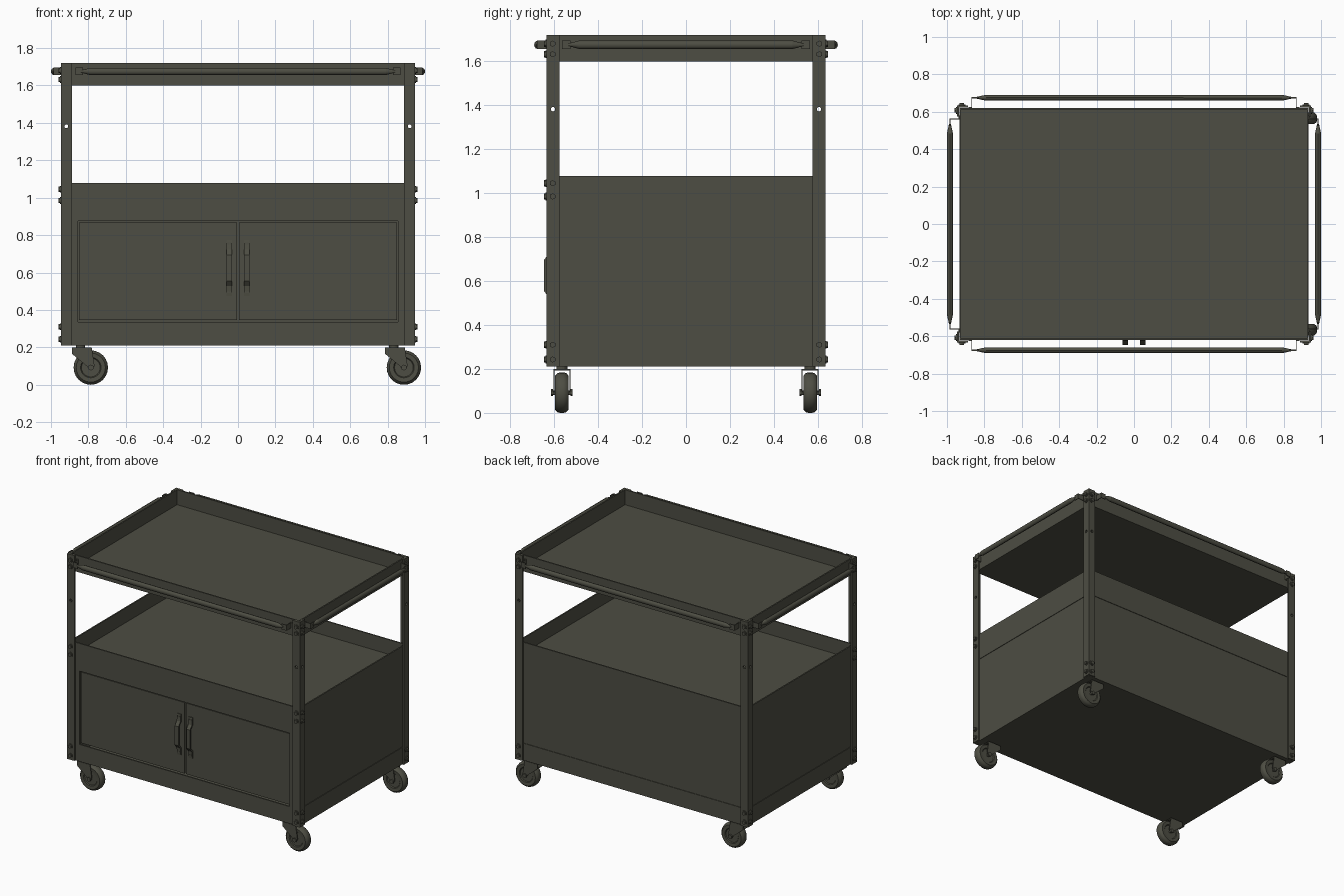
import bpy, bmesh, math
from mathutils import Matrix, Vector

if "Cube" in bpy.data.objects:
    bpy.data.objects.remove(bpy.data.objects["Cube"])

paint = bpy.data.materials.new("dark olive grey")
paint.diffuse_color = (0.075, 0.075, 0.056, 1)
paint.use_nodes = True
paint.node_tree.nodes["Principled BSDF"].inputs["Base Color"].default_value = paint.diffuse_color

X, Y = 0.947, 0.634          # outer faces of the corner posts
Z0, Z1 = 0.21, 1.72          # underside and top of the body
T = 0.012                    # sheet thickness


def finish(name, bm, smooth=False):
    bmesh.ops.recalc_face_normals(bm, faces=bm.faces)
    me = bpy.data.meshes.new(name)
    bm.to_mesh(me)
    bm.free()
    me.materials.append(paint)
    ob = bpy.data.objects.new(name, me)
    bpy.context.collection.objects.link(ob)
    if smooth:
        bpy.context.view_layer.objects.active = ob
        ob.select_set(True)
        bpy.ops.object.shade_smooth_by_angle(angle=math.radians(35))
        ob.select_set(False)
    return ob


def box(bm, x0, x1, y0, y1, z0, z1):
    m = Matrix.Translation(((x0 + x1) / 2, (y0 + y1) / 2, (z0 + z1) / 2))
    m = m @ Matrix.Diagonal((abs(x1 - x0), abs(y1 - y0), abs(z1 - z0), 1))
    bmesh.ops.create_cube(bm, size=1, matrix=m)


def cyl(bm, p, axis, r, h, seg=12, r2=None):
    rot = Vector(axis).to_track_quat('Z', 'Y').to_matrix().to_4x4()
    bmesh.ops.create_cone(bm, cap_ends=True, segments=seg, radius1=r,
                          radius2=r if r2 is None else r2, depth=h,
                          matrix=Matrix.Translation(p) @ rot)


def ring(bm, x, y, z0, z1, t=0.01):
    """Four upright walls around a rectangle."""
    for s in (-1, 1):
        box(bm, -x, x, s * y, s * (y - t), z0, z1)
        box(bm, s * x, s * (x - t), -y + t, y - t, z0, z1)


def extrude(bm, pts, vec):
    f = bm.faces.new([bm.verts.new(p) for p in pts])
    g = bmesh.ops.extrude_face_region(bm, geom=[f])
    bmesh.ops.translate(bm, vec=vec, verts=[v for v in g['geom']
                                            if isinstance(v, bmesh.types.BMVert)])


# Drill for the see-through holes in the posts
bm = bmesh.new()
for s in (-1, 1):
    cyl(bm, (s * 0.918, 0, 1.382), (0, 1, 0), 0.01, 1.6, 16)
    cyl(bm, (0, s * 0.605, 1.382), (1, 0, 0), 0.01, 2.2, 16)
drill = finish("hole_cutter", bm)
drill.hide_render = True
drill.hide_viewport = True

# Angle-iron corner posts with bolts
for sx in (-1, 1):
    for sy in (-1, 1):
        tag = ("front" if sy < 0 else "back") + ("_right" if sx > 0 else "_left")
        L = [(X, Y), (X - 0.059, Y), (X - 0.059, Y - T), (X - T, Y - T),
             (X - T, Y - 0.059), (X, Y - 0.059)]
        bm = bmesh.new()
        extrude(bm, [(sx * a, sy * b, Z0) for a, b in L], (0, 0, Z1 - Z0))
        post = finish(tag + "_post", bm)
        mod = post.modifiers.new("holes", 'BOOLEAN')
        mod.object = drill
        mod.solver = 'EXACT'
        bm = bmesh.new()
        levels = [1.68, 1.632, 0.31, 0.243] + ([1.045, 0.985] if sy < 0 else [])
        for z in levels:
            cyl(bm, (sx * 0.92, sy * (Y + 0.002), z), (0, sy, 0), 0.018, 0.006, 16)
            cyl(bm, (sx * 0.92, sy * (Y + 0.008), z), (0, sy, 0), 0.014, 0.01, 6)
            cyl(bm, (sx * (X + 0.002), sy * 0.607, z), (sx, 0, 0), 0.018, 0.006, 16)
            cyl(bm, (sx * (X + 0.008), sy * 0.607, z), (sx, 0, 0), 0.014, 0.01, 6)
        finish(tag + "_bolts", bm)

# Top tray and middle tray
TX, TY = X - T - 0.001, Y - T - 0.001
for name, z0, z1, skirt in (("top_tray", 1.60, Z1, 1.60), ("middle_tray", 0.96, 1.078, 0.875)):
    bm = bmesh.new()
    ring(bm, TX, TY, skirt, z1)
    box(bm, -TX + 0.01, TX - 0.01, -TY + 0.01, TY - 0.01, z0, z0 + 0.01)
    finish(name, bm)

# Bottom tray
bm = bmesh.new()
ring(bm, TX, TY, Z0, 0.335)
box(bm, -TX + 0.01, TX - 0.01, -TY + 0.01, TY - 0.01, Z0, Z0 + 0.01)
finish("bottom_tray", bm)

# Side and back cabinet panels, set slightly in
bm = bmesh.new()
for s in (-1, 1):
    box(bm, s * (TX - 0.004), s * (TX - 0.014), -TY + 0.012, TY - 0.004, 0.30, 0.90)
box(bm, -TX + 0.014, TX - 0.014, TY - 0.014, TY - 0.004, 0.30, 0.90)
finish("cabinet_panels", bm)

# Front frame beside the doors
bm = bmesh.new()
for s in (-1, 1):
    box(bm, s * 0.855, s * TX, -TY, -TY + 0.012, 0.335, 0.875)
finish("door_frame", bm)

# Doors and pull handles
for s, tag in ((-1, "left"), (1, "right")):
    bm = bmesh.new()
    box(bm, s * 0.006, s * 0.849, -TY + 0.008, -TY + 0.02, 0.345, 0.867)
    finish(tag + "_door", bm)
    yd = -TY + 0.008
    hx = s * 0.047
    bm = bmesh.new()
    box(bm, hx - 0.015, hx + 0.015, yd - 0.034, yd - 0.022, 0.555, 0.695)
    for d in (-1, 1):
        zc = 0.625
        side = [(yd, 0.095), (yd - 0.022, 0.07), (yd - 0.034, 0.07),
                (yd - 0.012, 0.098), (yd - 0.006, 0.15), (yd, 0.15)]
        extrude(bm, [(hx - 0.015, a, zc + d * b) for a, b in side], (0.03, 0, 0))
        for dx in (-0.006, 0.006):
            cyl(bm, (hx + dx, yd - 0.007, zc + d * 0.13), (0, -1, 0), 0.006, 0.008, 8)
    finish(tag + "_door_handle", bm)

# Push rails round the top: tapered bar on bent straps
ZR = 1.675
for name, half, off, turn in (("front_rail", 0.87, TY, 0), ("right_rail", 0.565, TX, 90),
                              ("back_rail", 0.87, TY, 180), ("left_rail", 0.565, TX, 270)):
    out = 0.05 if turn % 180 else 0.054
    bm = bmesh.new()
    yc = -off - out
    b = half - 0.03
    cyl(bm, (0, yc, ZR), (1, 0, 0), 0.016, 2 * (b - 0.05), 12)
    for s in (-1, 1):
        cyl(bm, (s * (b - 0.025), yc, ZR), (s, 0, 0), 0.016, 0.05, 12, 0.005)
    for v in bm.verts:
        v.co.z = ZR + (v.co.z - ZR) * 1.2
    for s in (-1, 1):
        box(bm, s * half, s * (half - 0.005), -off, yc - 0.003, ZR - 0.02, ZR + 0.02)
        box(bm, s * half, s * (b - 0.01), yc - 0.003, yc + 0.003, ZR - 0.02, ZR + 0.02)
        box(bm, s * half, s * (half + 0.015), -off, -off - 0.005, ZR - 0.02, ZR + 0.02)
    bmesh.ops.rotate(bm, verts=bm.verts, cent=(0, 0, 0),
                     matrix=Matrix.Rotation(math.radians(turn), 3, 'Z'))
    finish(name, bm, True)

# Swivel casters, all trailing towards +x
R = 0.092
for wx in (-0.787, 0.887):
    for wy in (-0.565, 0.565):
        tag = ("front" if wy < 0 else "back") + ("_right" if wx > 0 else "_left")
        bm = bmesh.new()
        prof = [(0.0, 0.022), (0.05, 0.022), (0.055, 0.028), (0.078, 0.03), (R - 0.003, 0.02),
                (R, 0.008), (R, -0.008), (R - 0.003, -0.02), (0.078, -0.03),
                (0.055, -0.028), (0.05, -0.022), (0.0, -0.022)]
        vs = [bm.verts.new((wx + r, wy + h, R)) for r, h in prof]
        es = [bm.edges.new(p) for p in zip(vs, vs[1:])]
        bmesh.ops.spin(bm, geom=vs + es, cent=(wx, wy, R), axis=(0, 1, 0),
                       angle=math.tau, steps=24)
        bmesh.ops.remove_doubles(bm, verts=bm.verts, dist=1e-5)
        finish(tag + "_wheel", bm, True)

        bm = bmesh.new()
        px = wx - 0.055
        for s in (-1, 1):
            leg = [(px - 0.045, 0.197), (px + 0.06, 0.197), (wx + 0.02, 0.10),
                   (wx + 0.008, 0.082), (wx - 0.008, 0.082), (wx - 0.022, 0.10),
                   (px - 0.045, 0.165)]
            extrude(bm, [(a, wy + s * 0.034, z) for a, z in leg], (0, s * 0.005, 0))
        box(bm, px - 0.045, px + 0.06, wy - 0.039, wy + 0.039, 0.192, 0.199)
        cyl(bm, (px, wy, 0.204), (0, 0, 1), 0.025, 0.014, 16)
        cyl(bm, (wx, wy, R), (0, 1, 0), 0.01, 0.088, 12)
        for s in (-1, 1):
            cyl(bm, (wx, wy + s * 0.044, R), (0, 1, 0), 0.016, 0.009, 6)
        finish(tag + "_caster_fork", bm)
